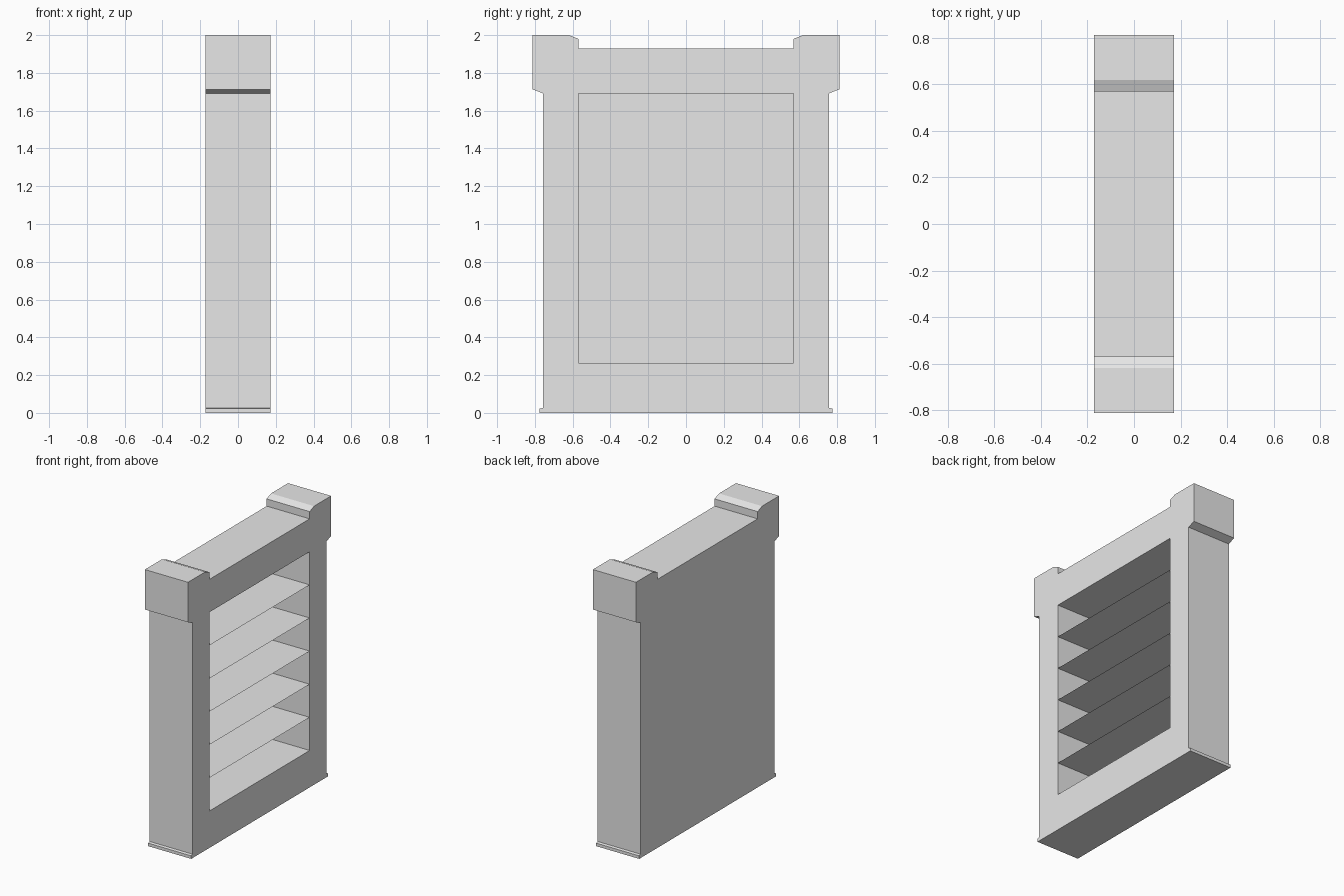
import bpy, bmesh

if "Cube" in bpy.data.objects:
    bpy.data.objects.remove(bpy.data.objects["Cube"])

X = 0.171                      # half depth of the case
OPEN_Y, OPEN_LOW, OPEN_TOP = 0.569, 0.265, 1.692
BACK = 0.01                    # back panel thickness
BAYS = 6

grey = bpy.data.materials.new("plain grey")
grey.diffuse_color = (0.8, 0.8, 0.8, 1)
grey.use_nodes = True
grey.node_tree.nodes["Principled BSDF"].inputs["Base Color"].default_value = grey.diffuse_color


def finish(name, bm):
    bmesh.ops.recalc_face_normals(bm, faces=bm.faces)
    mesh = bpy.data.meshes.new(name)
    bm.to_mesh(mesh)
    bm.free()
    mesh.materials.append(grey)
    obj = bpy.data.objects.new(name, mesh)
    bpy.context.collection.objects.link(obj)
    return obj


def prism(name, outline, x0, x1):
    """Extrude a (y, z) outline from x0 to x1."""
    bm = bmesh.new()
    face = bm.faces.new([bm.verts.new((x0, y, z)) for y, z in outline])
    moved = bmesh.ops.extrude_face_region(bm, geom=[face])["geom"]
    verts = [v for v in moved if isinstance(v, bmesh.types.BMVert)]
    bmesh.ops.translate(bm, vec=(x1 - x0, 0, 0), verts=verts)
    return finish(name, bm)


# Case: plinth lip, post, flared capital and lowered top, mirrored
half = [(0.775, 0), (0.775, 0.022), (0.758, 0.027), (0.758, 1.692),
        (0.812, 1.713), (0.812, 2.0), (0.619, 2.0), (0.569, 1.98),
        (0.569, 1.928)]
outline = half + [(-y, z) for y, z in reversed(half)]
case = prism("bookcase_case", outline, -X, X)

# Recess for the shelves, open at the front of the bookcase
recess = [(-OPEN_Y, OPEN_LOW), (OPEN_Y, OPEN_LOW),
          (OPEN_Y, OPEN_TOP), (-OPEN_Y, OPEN_TOP)]
cutter = prism("recess_cutter", recess, BACK - X, X + 0.1)
cutter.hide_render = True
cutter.display_type = 'WIRE'
cut = case.modifiers.new("recess", 'BOOLEAN')
cut.operation = 'DIFFERENCE'
cut.solver = 'EXACT'
cut.object = cutter

# Shelves: thin sheets at equal spacing
step = (OPEN_TOP - OPEN_LOW) / BAYS
for i in range(1, BAYS):
    z = OPEN_LOW + i * step
    bm = bmesh.new()
    corners = [(BACK - X, -OPEN_Y), (X, -OPEN_Y), (X, OPEN_Y), (BACK - X, OPEN_Y)]
    bm.faces.new([bm.verts.new((x, y, z)) for x, y in corners])
    finish(f"shelf_{i}", bm)
